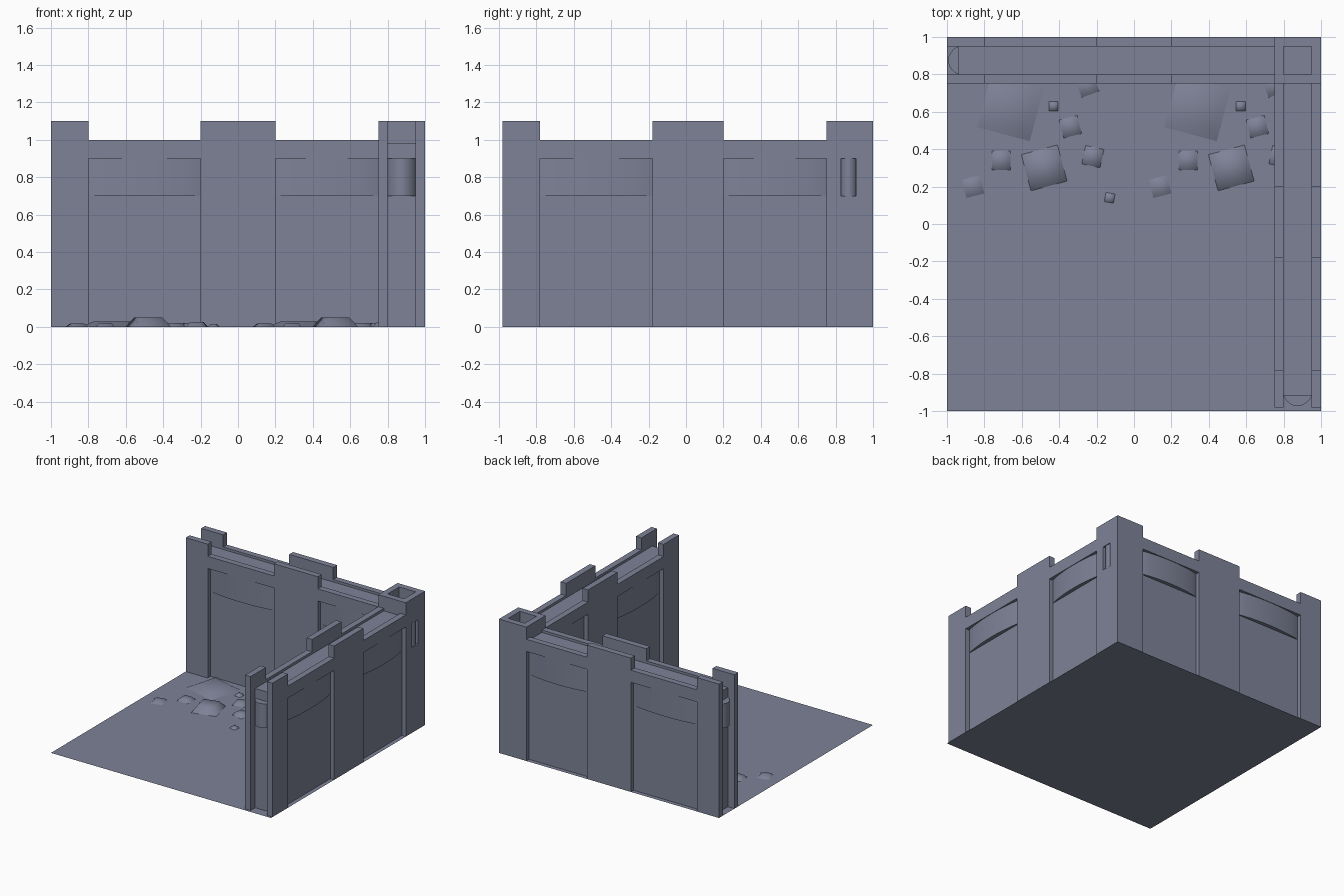
import bpy, bmesh, math
from mathutils import Matrix

if "Cube" in bpy.data.objects:
    bpy.data.objects.remove(bpy.data.objects["Cube"])

stone = bpy.data.materials.new("grey_blue_stone")
stone.diffuse_color = (0.21, 0.225, 0.31, 1)
stone.use_nodes = True
stone.node_tree.nodes["Principled BSDF"].inputs["Base Color"].default_value = stone.diffuse_color


def finish(name, bm, smooth=None):
    bmesh.ops.recalc_face_normals(bm, faces=bm.faces)
    me = bpy.data.meshes.new(name)
    bm.to_mesh(me)
    bm.free()
    ob = bpy.data.objects.new(name, me)
    bpy.context.collection.objects.link(ob)
    me.materials.append(stone)
    if smooth:
        bpy.ops.object.select_all(action='DESELECT')
        ob.select_set(True)
        bpy.context.view_layer.objects.active = ob
        bpy.ops.object.shade_smooth_by_angle(angle=math.radians(smooth))
    return ob


def prism(name, pts, z0, z1, smooth=None):
    bm = bmesh.new()
    f = bm.faces.new([bm.verts.new((x, y, z0)) for x, y in pts])
    r = bmesh.ops.extrude_face_region(bm, geom=[f])
    vs = [v for v in r['geom'] if isinstance(v, bmesh.types.BMVert)]
    bmesh.ops.translate(bm, vec=(0, 0, z1 - z0), verts=vs)
    return finish(name, bm, smooth)


def rect(a0, b0, a1, b1):
    return [(a0, b0), (a1, b0), (a1, b1), (a0, b1)]


# ground sheet
bm = bmesh.new()
bmesh.ops.create_grid(bm, x_segments=1, y_segments=1, size=1)
finish("ground_sheet", bm)

# solid L-shaped castle wall, carved below
wall = prism("castle_wall", [(-1, .75), (.75, .75), (.75, -.98), (1, -.98), (1, 1), (-1, 1)], 0, 1.1)
cutters = []


def cut(pts, z0, z1):
    c = prism("wall_cutter", pts, z0, z1)
    c.hide_render = True
    cutters.append(c)


def bow(name, to_xy, a0, a1, v_in, v_out):
    # bowed band: v_in is the recess back, v_out is the wall face
    n = 16
    pts = [to_xy(a0 + (a1 - a0) * i / n,
                 v_in + (v_out - v_in) * .9 * math.sin(math.pi * i / n) ** .7) for i in range(n + 1)]
    prism(name, pts, .7, .9, 40)


along_x = lambda u, v: (u, v)
along_y = lambda u, v: (v, u)
D, END = .035, .06
runs = [("back", along_x, -1, [(-.8, -.2), (.2, .75)]),
        ("right", along_y, -.98, [(-.78, -.18), (.2, .75)])]

for side, to_xy, start, bays in runs:
    def block(u0, v0, u1, v1, z0, z1):
        cut([to_xy(u, v) for u, v in rect(u0, v0, u1, v1)], z0, z1)
    # walkway between the parapets, and the open slot at the wall end
    block(start - .1, .8, .75, .95, .98, 1.3)
    block(start - .1, .8, start + END, .95, -.1, 1.0)
    bow(side + "_end_band", lambda u, v: to_xy(v, u), .8, .95, start + END, start)
    for a, b in bays:
        # battlement gap and recessed panels on both faces
        block(a, .7, b, 1.1, 1.0, 1.3)
        for face, out, inner in ((.75, .6, .75 + D), (1, 1.2, 1 - D)):
            block(a, min(out, inner), b, max(out, inner), -.1, .9)
            bow(side + "_wall_band", to_xy, a, b, inner, face)

# corner tower well and arrow slit
cut(rect(.8, .8, .95, .95), .98, 1.3)
cut(rect(.97, .83, 1.2, .91), .7, .9)
bow("tower_slit_band", along_y, .83, .91, .97, 1)

bpy.context.view_layer.objects.active = wall
for c in cutters:
    m = wall.modifiers.new("carve", 'BOOLEAN')
    m.operation, m.solver, m.object = 'DIFFERENCE', 'EXACT', c
    bpy.ops.object.modifier_apply(modifier=m.name)
for c in cutters:
    bpy.data.objects.remove(c)

# rubble slabs: x, y, base size, height, turn in degrees
rocks = [(-.66, .62, .29, .03, -15), (-.48, .3, .2, .05, 15), (-.71, .34, .1, .022, 0),
         (-.86, .2, .1, .018, 14), (-.34, .52, .1, .022, 14), (-.22, .36, .1, .025, -12),
         (-.43, .63, .05, .018, 0), (-.13, .14, .05, .015, -10), (-.25, .74, .1, .02, 20)]
for dx in (0, 1):
    for x, y, s, h, turn in rocks:
        if x + dx > .8:
            continue
        bm = bmesh.new()
        r = s / math.sqrt(2)
        bmesh.ops.create_cone(bm, cap_ends=True, segments=4, radius1=r, radius2=r * .62, depth=h,
                              matrix=Matrix.Translation((x + dx, y, h / 2))
                              @ Matrix.Rotation(math.radians(45 + turn), 4, 'Z'))
        finish("rubble_slab", bm, 80)
